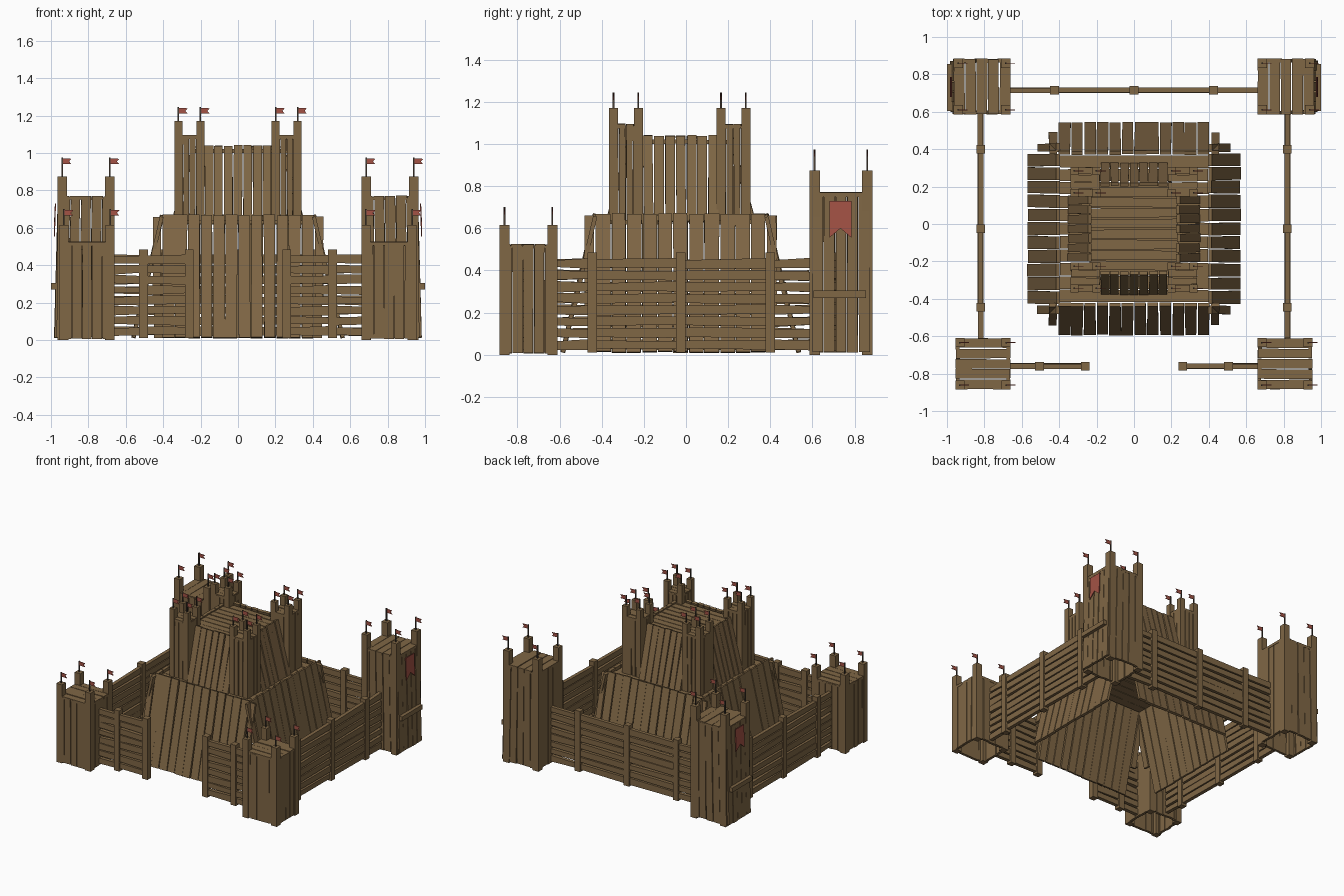
import bpy, bmesh, random
from mathutils import Vector as V

if "Cube" in bpy.data.objects:
    bpy.data.objects.remove(bpy.data.objects["Cube"])

random.seed(7)


def material(name, color):
    m = bpy.data.materials.new(name)
    m.diffuse_color = (*color, 1)
    m.use_nodes = True
    m.node_tree.nodes["Principled BSDF"].inputs["Base Color"].default_value = m.diffuse_color
    return m


WOOD = material("wood", (0.215, 0.135, 0.06))
RED = material("red_cloth", (0.37, 0.085, 0.06))
IRON = material("dark_pole", (0.07, 0.05, 0.035))


def finish(bm, name, mat):
    bmesh.ops.recalc_face_normals(bm, faces=bm.faces)
    me = bpy.data.meshes.new(name)
    bm.to_mesh(me)
    bm.free()
    me.materials.append(mat)
    ob = bpy.data.objects.new(name, me)
    bpy.context.collection.objects.link(ob)
    return ob


def hexa(bm, quad, offset):
    """Solid from four corners pushed along an offset both ways."""
    lo = [bm.verts.new(p - offset) for p in quad]
    hi = [bm.verts.new(p + offset) for p in quad]
    bm.faces.new(lo)
    bm.faces.new(hi[::-1])
    for i in range(4):
        j = (i + 1) % 4
        bm.faces.new((lo[j], lo[i], hi[i], hi[j]))


def box(bm, x0, x1, y0, y1, z0, z1):
    hexa(bm, [V((x, y, (z0 + z1) / 2)) for x, y in ((x0, y0), (x1, y0), (x1, y1), (x0, y1))],
         V((0, 0, (z1 - z0) / 2)))


def planks(bm, a, b, c, d, n, t=0.02, gap=0.004, jag=0.006):
    """Row of n rough planks running from edge a-b to edge c-d."""
    a, b, c, d = map(V, (a, b, c, d))
    nrm = (b - a).cross(c - a).normalized()
    w = (b - a).length / n
    g = lambda: random.uniform(0.0, gap) / (w * n)
    for i in range(n):
        f0, f1 = i / n, (i + 1) / n
        e = (c - a).normalized()
        s0, s1 = e * random.uniform(0, jag), e * random.uniform(0, jag)
        shift = nrm * random.uniform(-0.002, 0.002)
        quad = [a.lerp(b, f0 + g()) + s0, a.lerp(b, f1 - g()) + s0,
                c.lerp(d, f1 - g()) - s1, c.lerp(d, f0 + g()) - s1]
        hexa(bm, [p + shift for p in quad], nrm * t / 2)


poles, flags = bmesh.new(), bmesh.new()


def flag(x, y, z, h):
    box(poles, x - .004, x + .004, y - .004, y + .004, z - .01, z + h)
    t = z + h - 0.003
    cloth(flags, [(x, y, t), (x + .05, y, t - .003), (x + .037, y, t - .017),
                  (x + .05, y, t - .032), (x, y, t - .03)], V((0, .002, 0)))


def cloth(bm, pts, off):
    lo = [bm.verts.new(V(p) - off) for p in pts]
    hi = [bm.verts.new(V(p) + off) for p in pts]
    bm.faces.new(lo)
    bm.faces.new(hi[::-1])
    for i in range(len(pts)):
        j = (i + 1) % len(pts)
        bm.faces.new((lo[j], lo[i], hi[i], hi[j]))


def tower(name, x0, x1, y0, y1, zb, deck, top, pole, post, n, along_y, flare=0.0):
    """Plank box with corner posts, a deck and a flag on every post."""
    bm = bmesh.new()
    i = 0.012
    X0, X1, Y0, Y1 = x0 + i, x1 - i, y0 + i, y1 - i
    sx = 1 if x0 + x1 > 0 else -1
    fl, fr = (flare if sx < 0 else 0), (flare if sx > 0 else 0)
    z = deck
    planks(bm, (X0 - fl, Y0, zb), (X1 + fr, Y0, zb), (X0, Y0, z), (X1, Y0, z), n)
    planks(bm, (X0 - fl, Y1, zb), (X1 + fr, Y1, zb), (X0, Y1, z), (X1, Y1, z), n)
    planks(bm, (X0 - fl, Y0, zb), (X0 - fl, Y1, zb), (X0, Y0, z), (X0, Y1, z), n)
    planks(bm, (X1 + fr, Y0, zb), (X1 + fr, Y1, zb), (X1, Y0, z), (X1, Y1, z), n)
    zd = deck - 0.005
    if along_y:
        planks(bm, (x0, y0, zd), (x1, y0, zd), (x0, y1, zd), (x1, y1, zd), n)
    else:
        planks(bm, (x0, y0, zd), (x0, y1, zd), (x1, y0, zd), (x1, y1, zd), n)
    for px in (x0, x1 - post):
        for py in (y0, y1 - post):
            box(bm, px, px + post, py, py + post, 0 if zb < .05 else zb, top)
            flag(px + post / 2, py + post / 2, top, pole)
    return finish(bm, name, WOOD)


# Corner towers, with banner and ledge on the outer side of the rear pair
for side, s in (("left", -1), ("right", 1)):
    fx = sorted((s * 0.66, s * 0.955))
    tower(f"front_{side}_tower", *fx, -.885, -.61, .005, .52, .615, .085, .048, 5, False)
    bx = sorted((s * 0.66, s * 0.965))
    tower(f"rear_{side}_tower", *bx, .585, .885, .01, .765, .875, .1, .05, 5, True, .02)
    bm = bmesh.new()
    lx = sorted((s * 0.96, s * 1.0))
    box(bm, *lx, .605, .855, .27, .305)
    finish(bm, f"{side}_ledge", WOOD)
    bm = bmesh.new()
    x, low = s * 0.976, s * 0.982
    cloth(bm, [(x, .68, .73), (x, .785, .73), (low, .785, .555),
               (low, .733, .6), (low, .68, .555)], V((.003, 0, 0)))
    finish(bm, f"{side}_banner", RED)


# Palisade walls: horizontal boards between posts
def wall(name, p, q, posts):
    bm = bmesh.new()
    p, q = V((*p, 0)), V((*q, 0))
    d = (q - p).normalized()
    cuts = sorted({0.0, (q - p).length, *[(V((*c, 0)) - p).length for c in posts]})
    lo, hi = V((0, 0, .02)), V((0, 0, .46))
    for s0, s1 in zip(cuts, cuts[1:]):
        a, b = p + d * s0, p + d * s1
        planks(bm, a + lo, a + hi, b + lo, b + hi, 8, .028, .012)
    for x, y in posts:
        box(bm, x - .023, x + .023, y - .023, y + .023, .01, .485)
    finish(bm, name, WOOD)


for side, s in (("left", -1), ("right", 1)):
    wall(f"front_{side}_wall", (s * .665, -.76), (s * .26, -.76), [(s * .505, -.76), (s * .26, -.76)])
    wall(f"{side}_wall", (s * .82, -.615), (s * .82, .59), [(s * .82, y) for y in (-.445, -.025, .4)])
wall("back_wall", (-.665, .715), (.665, .715), [(-.425, .715), (0, .715), (.425, .715)])

# Keep: two tiers of inward-leaning planks around a common centre
CY = -0.025


def slope(bm, k, half, r0, r1, z0, z1, n, start=None):
    """Sloped plank face on side k (0 front, 1 right, 2 back, 3 left)."""
    def place(u, r, z):
        for _ in range(k):
            u, r = r, u
            break
        x, y = ((u, -r), (u, r), (u, r), (-u, r))[(0, 1, 2, 3)[k]] if k % 2 == 0 else \
               ((u, r) if k == 1 else (-u, r))
        return (x, y + CY, z)
    if k == 2:
        place = lambda u, r, z: (u, r + CY, z)
    a, b = start or (-half, half)
    planks(bm, place(a, r0, z0), place(b, r0, z0), place(a, r1, z1), place(b, r1, z1), n, .02, .006)


lower, upper = bmesh.new(), bmesh.new()
for k in range(4):
    slope(lower, k, .405, .56, .405, .01, .67, 12 if k % 2 == 0 else 11)
    for a in (-.458, .408):
        slope(lower, k, 0, .508, .407, .22, .66, 1, (a, a + .05))
    slope(upper, k, .18, .345, .235, .63, 1.04, 7)

# Decks of the two tiers
planks(lower, (-.4, -.42, .63), (-.4, .37, .63), (.4, -.42, .63), (.4, .37, .63), 11, .02, .006)
planks(upper, (-.24, -.25, 1.01), (-.24, .2, 1.01), (.24, -.25, 1.01), (.24, .2, 1.01), 8, .02, .008)
finish(lower, "keep_lower_tier", WOOD)
finish(upper, "keep_upper_tier", WOOD)

# Four turrets on the keep corners
for sx in (-1, 1):
    for sy in (-1, 1):
        tx = sorted((sx * .18, sx * .34))
        ty = sorted((CY + sy * .175 - .005, CY + sy * .335 - .005))
        name = f"keep_{'front' if sy < 0 else 'back'}_{'left' if sx < 0 else 'right'}_turret"
        tower(name, *tx, *ty, .62, 1.09, 1.17, .075, .042, 4, False)

finish(poles, "flag_poles", IRON)
finish(flags, "flags", RED)
